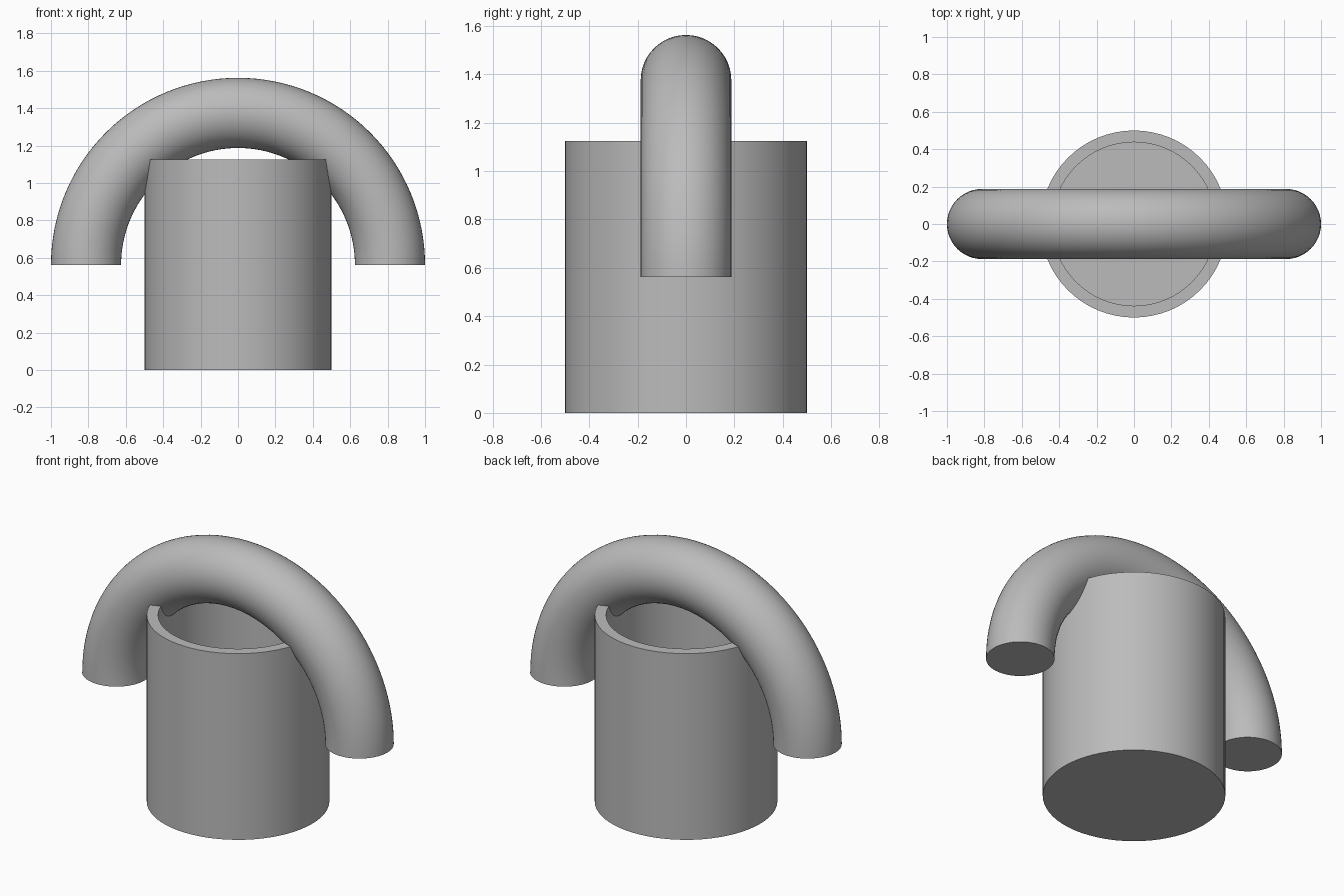
import bpy, bmesh, math
from mathutils import Matrix, Vector

cube = bpy.data.objects.get("Cube")
if cube:
    bpy.data.objects.remove(cube, do_unlink=True)

grey = bpy.data.materials.new("plain grey")
grey.use_nodes = True
colour = (0.5, 0.5, 0.5, 1)
grey.diffuse_color = colour
grey.node_tree.nodes["Principled BSDF"].inputs["Base Color"].default_value = colour


def spin_object(name, bm, geom, centre, axis, angle, steps):
    """Sweep a profile around an axis and make a smooth, sharp-edged object."""
    bmesh.ops.spin(bm, geom=geom, cent=centre, axis=axis, angle=angle, steps=steps)
    bmesh.ops.remove_doubles(bm, verts=bm.verts, dist=1e-5)
    bmesh.ops.recalc_face_normals(bm, faces=bm.faces)
    mesh = bpy.data.meshes.new(name)
    bm.to_mesh(mesh)
    bm.free()
    mesh.materials.append(grey)
    obj = bpy.data.objects.new(name, mesh)
    bpy.context.collection.objects.link(obj)
    bpy.ops.object.select_all(action='DESELECT')
    obj.select_set(True)
    bpy.context.view_layer.objects.active = obj
    bpy.ops.object.shade_smooth_by_angle(angle=math.radians(35))
    return obj


# Open cup: wall and floor profile turned around z
radius, height, wall = 0.5, 1.125, 0.0625
bm = bmesh.new()
profile = [(0, 0), (radius, 0), (radius, height), (radius - wall, height),
           (radius - wall, wall), (0, wall)]
verts = [bm.verts.new((r, 0, z)) for r, z in profile]
edges = [bm.edges.new(pair) for pair in zip(verts, verts[1:])]
spin_object("cup", bm, verts + edges, (0, 0, 0), (0, 0, 1), math.tau, 64)

# Arched handle: a capped circle swept through half a turn
ring, tube, base = 0.8125, 0.1875, 0.5625
bm = bmesh.new()
start = bmesh.ops.create_circle(bm, segments=48, radius=tube, cap_ends=False,
                                matrix=Matrix.Translation(Vector((ring, 0, base))))["verts"]
rim = list(bm.edges)
spin_object("arched_handle", bm, start + rim, (0, 0, base), (0, -1, 0), math.pi, 64)
handle = bpy.context.object
bm = bmesh.new()
bm.from_mesh(handle.data)
caps = bmesh.ops.holes_fill(bm, edges=[e for e in bm.edges if e.is_boundary])["faces"]
for face in caps:
    face.smooth = False
bmesh.ops.recalc_face_normals(bm, faces=bm.faces)
bm.to_mesh(handle.data)
bm.free()
bpy.ops.object.shade_smooth_by_angle(angle=math.radians(35))
